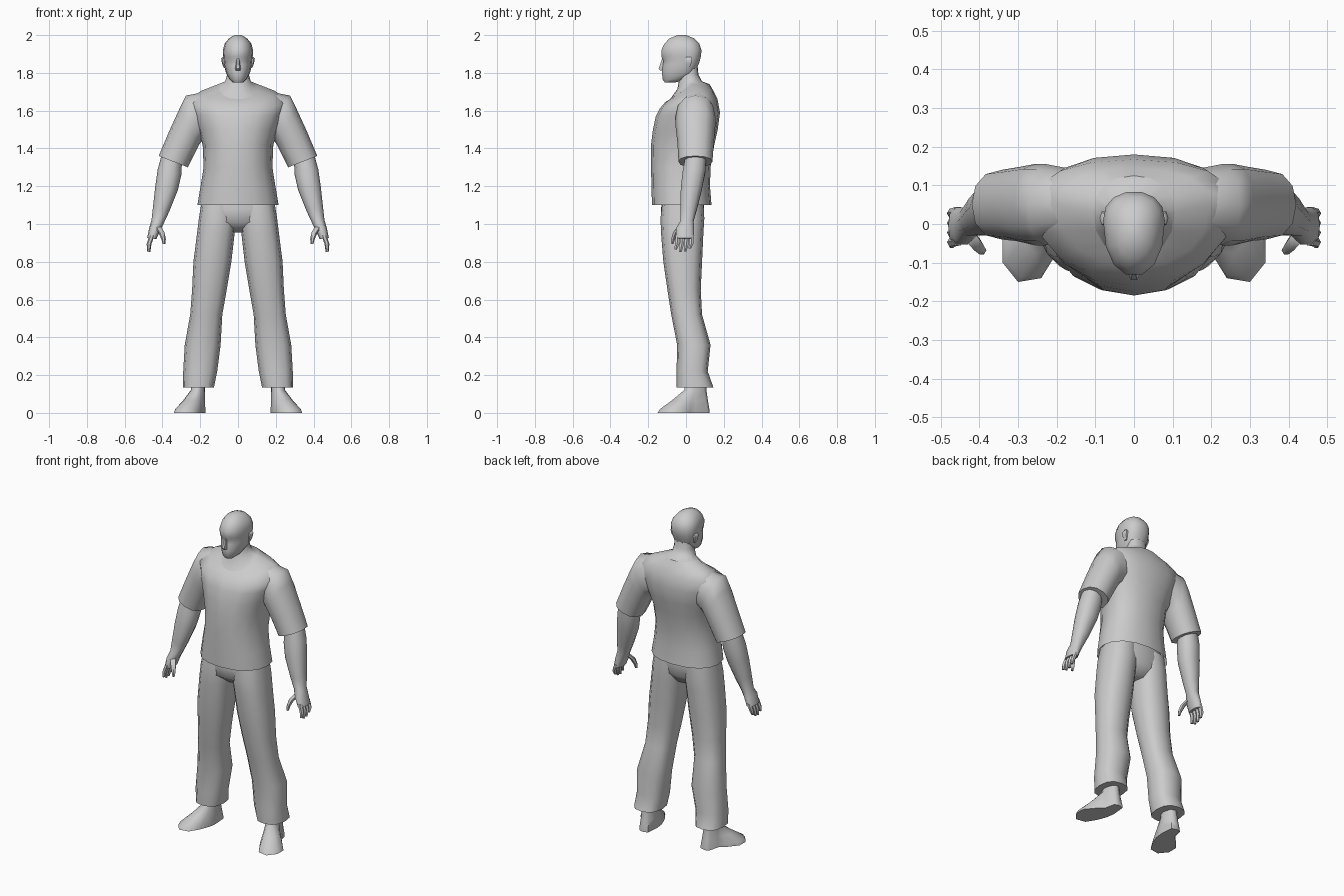
import bpy, bmesh, math

grey = bpy.data.materials.new("plain_grey")
grey.diffuse_color = (0.6, 0.6, 0.6, 1)


def ring(xa, za, xb, zb, y0, y1, yc=None, drop=0, n=12, p=0.9):
    """Closed loop spanning two x/z points and a depth range; drop lowers its front."""
    yc = (y0 + y1) / 2 if yc is None else yc
    pts = []
    for i in range(n):
        a = 2 * math.pi * i / n
        c, s = (math.copysign(abs(v) ** p, v) if abs(v) > 1e-6 else 0
                for v in (math.cos(a), math.sin(a)))
        y = yc + s * ((y1 - yc) if s > 0 else (yc - y0))
        z = (za + zb) / 2 + c * (zb - za) / 2 + drop * min(s, 0)
        pts.append(((xa + xb) / 2 + c * (xb - xa) / 2, y, z))
    return pts


def level(z, rx, y0, y1, yc=None, drop=0, **k):
    """Horizontal loop centred on x = 0."""
    return ring(-rx, z, rx, z, y0, y1, yc, drop, **k)


def loft(name, loops, caps=(True, True), mirror=False, angle=55):
    bm = bmesh.new()
    rows = [[bm.verts.new(p) for p in lp] for lp in loops]
    n = len(rows[0])
    for a, b in zip(rows, rows[1:]):
        for i in range(n):
            j = (i + 1) % n
            bm.faces.new((a[i], a[j], b[j], b[i]))
    for row, cap in zip((rows[0], rows[-1]), caps):
        if cap:
            bm.faces.new(row)
    bmesh.ops.recalc_face_normals(bm, faces=bm.faces)
    me = bpy.data.meshes.new(name)
    bm.to_mesh(me)
    bm.free()
    me.materials.append(grey)
    ob = bpy.data.objects.new(name, me)
    bpy.context.collection.objects.link(ob)
    bpy.ops.object.select_all(action='DESELECT')
    ob.select_set(True)
    bpy.context.view_layer.objects.active = ob
    bpy.ops.object.shade_smooth_by_angle(angle=math.radians(angle))
    if mirror:
        m = ob.modifiers.new("mirror", 'MIRROR')
        m.use_mirror_merge = False
    return ob


def finger(name, path):
    """Tapered digit through (x, y, z, radius) points."""
    loft(name, [ring(x - r, z, x + r, z, y - r, y + r, n=6, p=1)
                for x, y, z, r in path], mirror=True)


# Shirt body, open at the hem, with a scooped collar
collar = level(1.74, .105, -.085, .125, .03, .08, n=16)
loft("shirt", [
    level(1.10, .215, -.180, .135, -.01, n=16),
    level(1.20, .198, -.183, .127, -.01, n=16),
    level(1.30, .182, -.185, .130, 0, n=16),
    level(1.42, .187, -.185, .150, .02, n=16),
    level(1.50, .215, -.175, .168, .04, n=16),
    level(1.59, .245, -.160, .180, .05, .02, n=16),
    level(1.66, .262, -.140, .167, .055, .05, n=16),
    level(1.705, .195, -.110, .145, .05, .06, n=16),
    collar], caps=(False, False))

# Short sleeves
loft("sleeve", [
    ring(.13, 1.48, .17, 1.70, -.03, .14),
    ring(.18, 1.46, .275, 1.68, -.055, .155),
    ring(.205, 1.42, .31, 1.61, -.055, .155),
    ring(.235, 1.36, .365, 1.49, -.045, .147),
    ring(.265, 1.30, .42, 1.36, -.04, .14)], mirror=True)

# Neck spreading out to the collar
loft("neck", [
    collar,
    level(1.755, .068, -.045, .085, .02, .04, n=16),
    level(1.79, .058, -.035, .066, .02, n=16),
    level(1.85, .055, -.03, .06, .02, n=16)])

# Head, from chin to crown
loft("head", [
    level(1.748, .026, -.112, -.06, n=14),
    level(1.765, .045, -.125, .0, -.05, n=14),
    level(1.80, .064, -.130, .05, -.01, n=14),
    level(1.84, .073, -.125, .066, 0, n=14),
    level(1.865, .076, -.122, .075, .01, n=14),
    level(1.885, .078, -.134, .080, .01, n=14),
    level(1.92, .080, -.134, .084, .01, n=14),
    level(1.955, .071, -.117, .072, 0, n=14),
    level(1.983, .048, -.088, .045, -.02, n=14),
    level(2.0, .018, -.045, .0, n=14)])
loft("nose", [
    level(1.812, .013, -.138, -.11, n=6),
    level(1.822, .015, -.147, -.11, n=6),
    level(1.875, .007, -.128, -.11, n=6)])
loft("ear", [
    ring(.066, 1.825, .074, 1.825, .0, .02, n=6),
    ring(.066, 1.85, .085, 1.85, -.005, .03, n=6),
    ring(.066, 1.875, .089, 1.875, -.005, .035, n=6),
    ring(.070, 1.885, .080, 1.885, .0, .028, n=6)], mirror=True)

# Forearm running into the palm
loft("arm", [
    ring(.295, 1.36, .395, 1.40, 0, .11, n=10),
    ring(.30, 1.26, .425, 1.29, -.02, .105, n=10),
    ring(.318, 1.18, .438, 1.20, -.03, .088, n=10),
    ring(.362, 1.07, .450, 1.09, -.032, .06, n=10),
    ring(.390, 1.01, .458, 1.02, -.032, .042, n=10),
    ring(.410, .97, .470, .98, -.055, .045, n=10),
    ring(.432, .92, .481, .925, -.055, .045, n=10)], mirror=True)

# Four fingers and a thumb
for i, tip in enumerate((.865, .852, .855, .87)):
    y = -.043 + i * .025
    finger(f"finger_{i + 1}", [
        (.455, y, .94, .014), (.471, y - .004, .895, .013),
        (.472, y - .012, tip, .008)])
finger("thumb", [(.425, -.03, .985, .018), (.405, -.055, .955, .016),
                 (.394, -.068, .92, .012), (.392, -.072, .895, .007)])

# Trousers: hips joined to two loose legs
loft("trouser_hips", [
    level(1.16, .175, -.125, .092, p=.75),
    level(1.08, .196, -.132, .096, p=.75),
    level(1.01, .195, -.130, .090, p=.75),
    level(.955, .07, -.06, .05, p=.75)])
loft("trouser_leg", [
    ring(.005, 1.12, .192, 1.12, -.125, .092, p=.8),
    ring(.008, 1.03, .207, 1.03, -.135, .097, p=.8),
    ring(.018, .95, .217, .95, -.132, .092, p=.8),
    ring(.035, .80, .236, .80, -.120, .085, p=.8),
    ring(.060, .65, .243, .65, -.098, .078, p=.8),
    ring(.083, .52, .253, .52, -.078, .085, p=.8),
    ring(.092, .36, .282, .36, -.047, .130, p=.8),
    ring(.110, .22, .290, .22, -.050, .115, p=.8),
    ring(.127, .135, .292, .135, -.050, .145, p=.8)], mirror=True)

# Bare foot: a splayed sole rising straight to the ankle
sole = [(.255, .05), (.24, .115), (.215, .125), (.18, .115), (.173, .03), (.18, -.02),
        (.203, -.08), (.24, -.14), (.30, -.15), (.34, -.10), (.34, -.04), (.29, .02)]
ankle = [(.212 + .037 * math.cos(a), .052 + .055 * math.sin(a))
         for a in (math.radians(d) for d in
                   (0, 50, 90, 130, 180, 205, 230, 255, 280, 305, 325, 345))]


def foot_loop(t, z):
    return [(a[0] + (b[0] - a[0]) * t, a[1] + (b[1] - a[1]) * t, z)
            for a, b in zip(sole, ankle)]


loft("foot", [foot_loop(0, 0), foot_loop(.08, .02), foot_loop(.5, .065),
              foot_loop(.95, .12), foot_loop(1, .18)], mirror=True)
